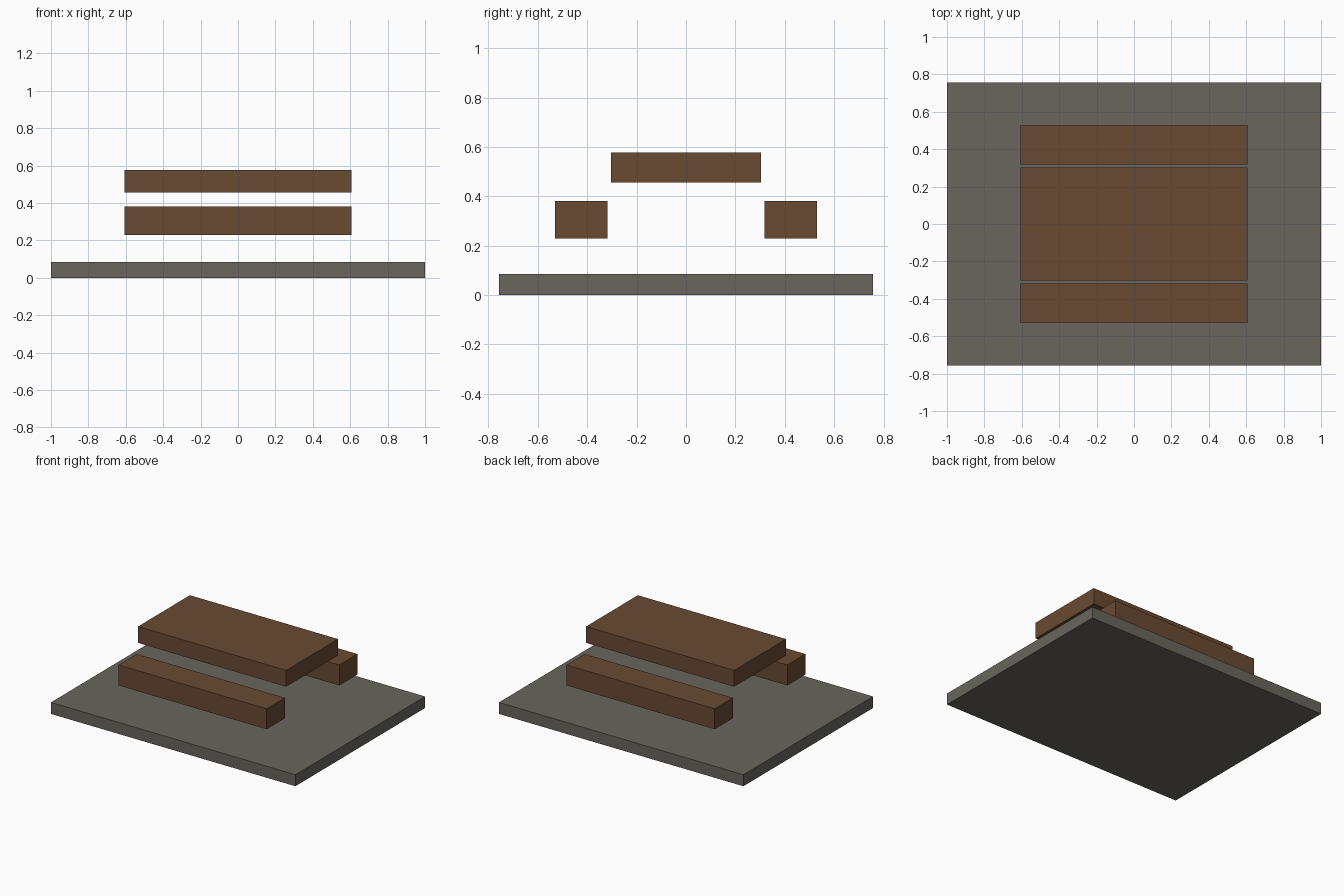
import bpy

if "Cube" in bpy.data.objects:
    bpy.data.objects.remove(bpy.data.objects["Cube"])


def material(name, rgb):
    mat = bpy.data.materials.new(name)
    mat.diffuse_color = (*rgb, 1)
    mat.use_nodes = True
    mat.node_tree.nodes["Principled BSDF"].inputs["Base Color"].default_value = mat.diffuse_color
    return mat


def box(name, size, y, z_bottom, mat):
    bpy.ops.mesh.primitive_cube_add(size=1, location=(0, y, z_bottom + size[2] / 2))
    obj = bpy.context.object
    obj.name = name
    obj.scale = size
    bpy.ops.object.transform_apply(location=False, rotation=False, scale=True)
    obj.data.materials.append(mat)
    return obj


stone = material("stone", (0.144, 0.130, 0.109))
wood = material("wood", (0.144, 0.069, 0.033))

# Ground slab
box("base_slab", (2.0, 1.515, 0.085), 0, 0, stone)

# Raised table top
box("table_top", (1.212, 0.606, 0.121), 0, 0.457, wood)

# Bench seats along both long sides
for name, side in (("front_bench", -1), ("back_bench", 1)):
    box(name, (1.212, 0.212, 0.1515), side * 0.424, 0.229, wood)
